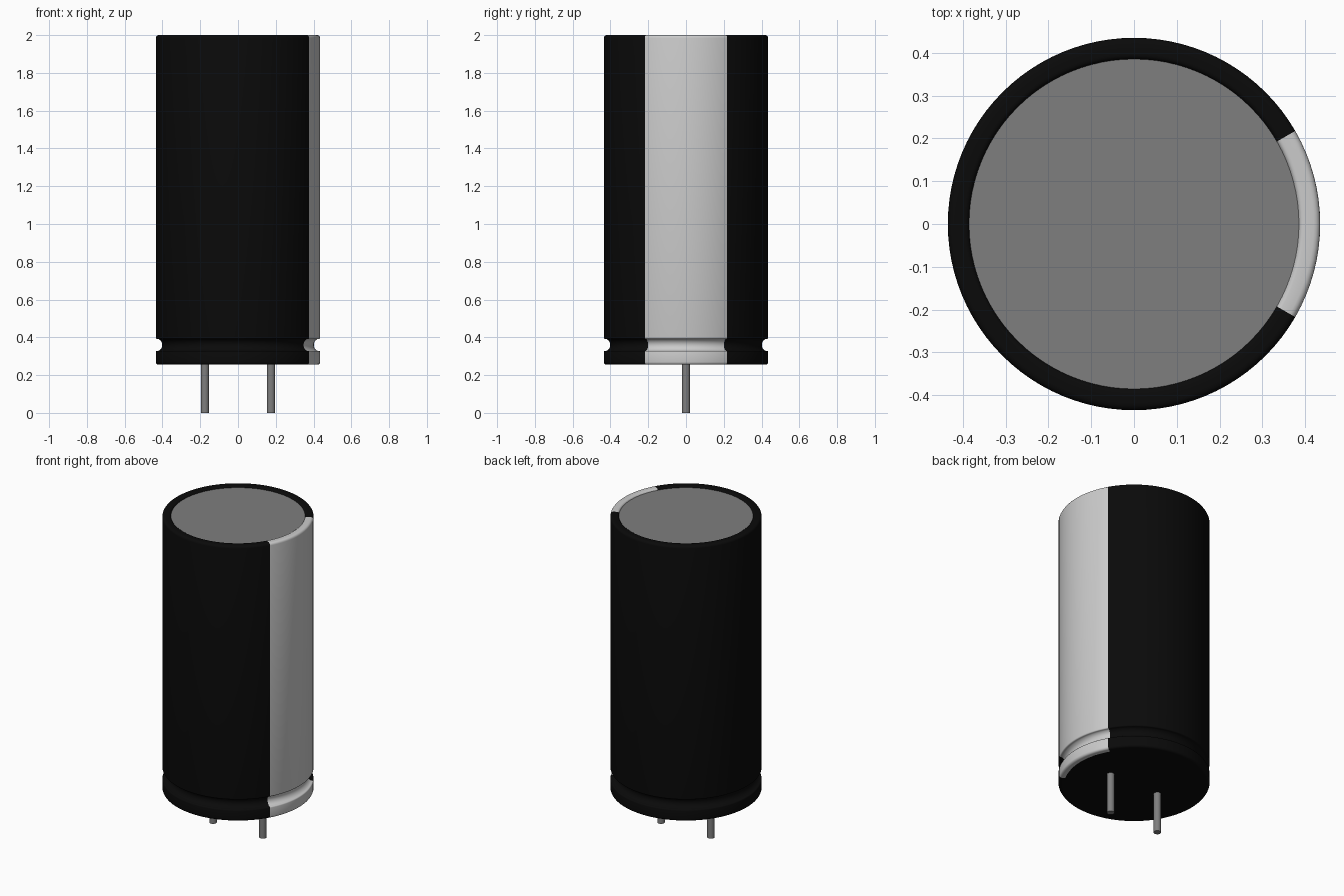
import bpy, bmesh, math

cube = bpy.data.objects.get("Cube")
if cube:
    bpy.data.objects.remove(cube, do_unlink=True)


def material(name, rgb):
    m = bpy.data.materials.new(name)
    m.use_nodes = True
    m.diffuse_color = (*rgb, 1)
    m.node_tree.nodes["Principled BSDF"].inputs["Base Color"].default_value = (*rgb, 1)
    return m


BLACK = material("black sleeve", (0.003, 0.003, 0.003))
STRIPE = material("light grey stripe", (0.6, 0.6, 0.6))
METAL = material("grey metal", (0.21, 0.21, 0.21))

SEGMENTS = 96
STRIPE_HALF_ANGLE = math.radians(30)


def finish(bm, name, materials, angle=40):
    bmesh.ops.recalc_face_normals(bm, faces=bm.faces)
    mesh = bpy.data.meshes.new(name)
    bm.to_mesh(mesh)
    bm.free()
    ob = bpy.data.objects.new(name, mesh)
    bpy.context.collection.objects.link(ob)
    for m in materials:
        mesh.materials.append(m)
    bpy.ops.object.select_all(action='DESELECT')
    ob.select_set(True)
    bpy.context.view_layer.objects.active = ob
    bpy.ops.object.shade_smooth_by_angle(angle=math.radians(angle))
    return ob


def arc(r, z, radius, start, end, steps):
    """Profile points along an arc, angles in degrees."""
    angles = [math.radians(start + (end - start) * i / steps) for i in range(steps + 1)]
    return [(r + radius * math.cos(a), z + radius * math.sin(a)) for a in angles]


# Sleeve: rounded base edge, crimped groove, rounded top lip
R, BASE, TOP, LIP = 0.435, 0.255, 2.0, 0.385
profile = [(0.40, BASE)]
profile += arc(R - 0.015, BASE + 0.015, 0.015, -90, 0, 4)
profile += arc(R - 0.008, 0.321, 0.008, 0, 70, 3)
profile += arc(R, 0.36, 0.034, 250, 110, 12)
profile += arc(R - 0.008, 0.399, 0.008, -70, 0, 3)
profile += arc(R - 0.015, TOP - 0.015, 0.015, 0, 90, 4)
profile += arc(LIP + 0.012, TOP - 0.012, 0.012, 90, 180, 4)

bm = bmesh.new()
verts = [bm.verts.new((r, 0, z)) for r, z in profile]
edges = [bm.edges.new(pair) for pair in zip(verts, verts[1:])]
bmesh.ops.spin(bm, geom=verts + edges, cent=(0, 0, 0), axis=(0, 0, 1),
               angle=2 * math.pi, steps=SEGMENTS, use_merge=True)
bmesh.ops.remove_doubles(bm, verts=bm.verts, dist=1e-5)
# Polarity stripe runs down the +x side
for f in bm.faces:
    c = f.calc_center_median()
    if abs(math.atan2(c.y, c.x)) < STRIPE_HALF_ANGLE:
        f.material_index = 1
finish(bm, "sleeve", [BLACK, STRIPE])


def cylinder(name, mat, radius, x, z0, z1, segments):
    bm = bmesh.new()
    bmesh.ops.create_cone(bm, cap_ends=True, segments=segments, radius1=radius,
                          radius2=radius, depth=z1 - z0)
    bmesh.ops.translate(bm, verts=bm.verts, vec=(x, 0, (z0 + z1) / 2))
    return finish(bm, name, [mat])


# Metal can top, rubber base plug and the two leads
cylinder("can_top", METAL, LIP + 0.002, 0, TOP - 0.03, TOP - 0.01, SEGMENTS)
cylinder("base_plug", BLACK, 0.401, 0, BASE, BASE + 0.02, SEGMENTS)
for side, x in (("left", 0.175), ("right", -0.175)):
    cylinder(side + "_lead", METAL, 0.022, x, 0, BASE + 0.01, 24)
